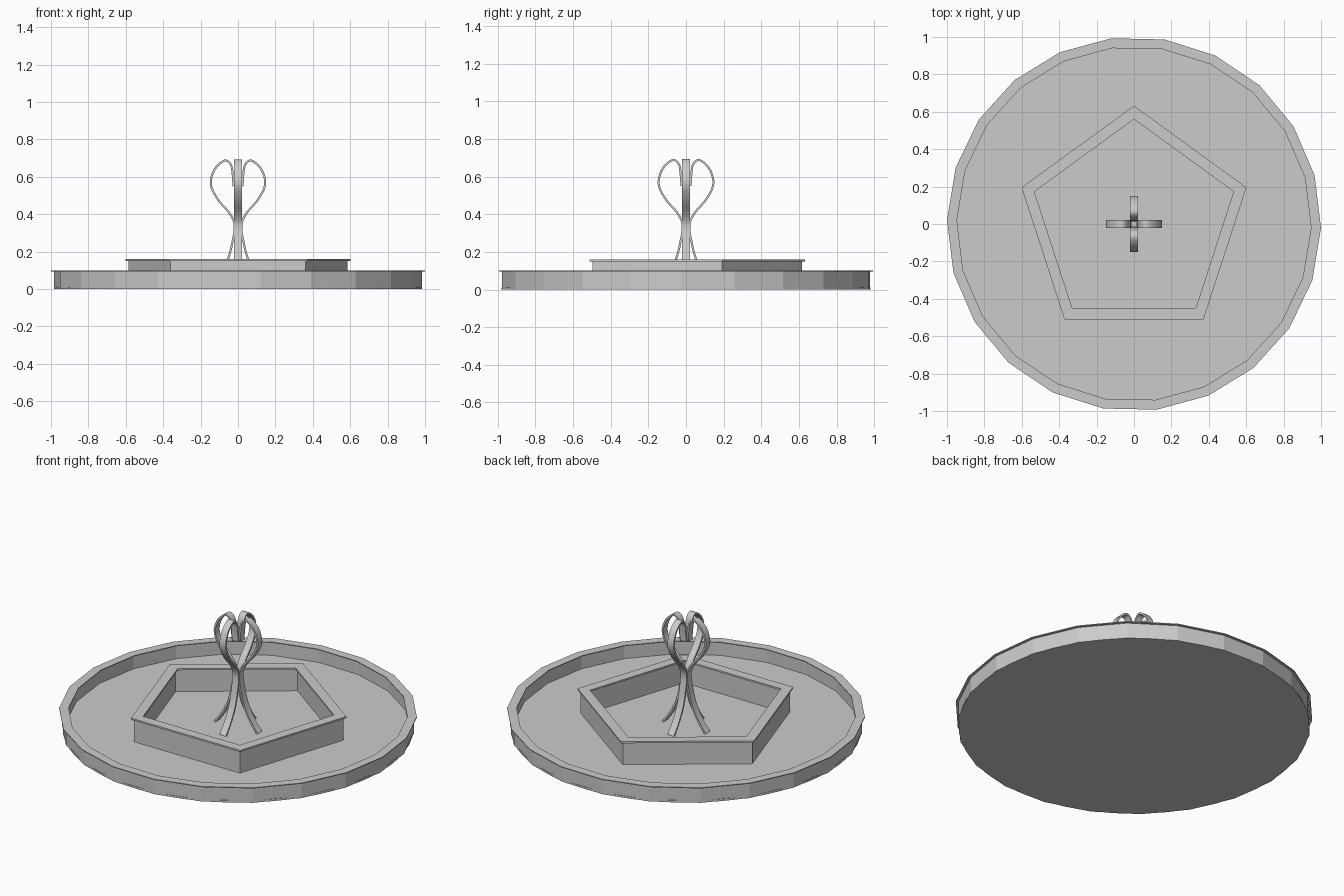
import bpy, bmesh
from math import sin, cos, pi, radians
from mathutils import Vector

if "Cube" in bpy.data.objects:
    bpy.data.objects.remove(bpy.data.objects["Cube"])


def make_object(name, bm, smooth=False):
    bmesh.ops.recalc_face_normals(bm, faces=bm.faces)
    me = bpy.data.meshes.new(name)
    bm.to_mesh(me)
    bm.free()
    ob = bpy.data.objects.new(name, me)
    bpy.context.collection.objects.link(ob)
    if smooth:
        bpy.context.view_layer.objects.active = ob
        ob.select_set(True)
        bpy.ops.object.shade_smooth_by_angle(angle=radians(35))
        ob.select_set(False)
    return ob


def ring(name, n, start, r_in, r_out, z0, z1):
    """Closed polygonal ring with a rectangular cross-section."""
    bm = bmesh.new()
    section = [(r_in, z0), (r_out, z0), (r_out, z1), (r_in, z1)]
    loops = []
    for i in range(n):
        a = start + 2 * pi * i / n
        loops.append([bm.verts.new((r * cos(a), r * sin(a), z)) for r, z in section])
    for i in range(n):
        p, q = loops[i], loops[(i + 1) % n]
        for k in range(4):
            m = (k + 1) % 4
            bm.faces.new((p[k], q[k], q[m], p[m]))
    return make_object(name, bm)


def catmull(points, steps):
    """Smooth curve through the profile points."""
    p = [Vector(v) for v in points]
    p = [2 * p[0] - p[1]] + p + [2 * p[-1] - p[-2]]
    out = []
    for i in range(1, len(p) - 2):
        a, b, c, d = p[i - 1:i + 3]
        for s in range(steps):
            t = s / steps
            out.append(0.5 * (2 * b + (c - a) * t + (2 * a - 5 * b + 4 * c - d) * t * t
                              + (3 * b - a - 3 * c + d) * t ** 3))
    out.append(p[-2])
    return out


def ribbon(name, path, angle, width, thick):
    """Flat strip following an (r, z) path, turned around the z axis."""
    bm = bmesh.new()
    d = Vector((cos(angle), sin(angle), 0))
    side = Vector((-sin(angle), cos(angle), 0)) * width / 2
    loops = []
    for i, pt in enumerate(path):
        t = (path[min(i + 1, len(path) - 1)] - path[max(i - 1, 0)]).normalized()
        nrm = Vector((t.y, -t.x)) * thick / 2
        corners = []
        for s, w in ((1, 1), (1, -1), (-1, -1), (-1, 1)):
            q = pt + nrm * s
            corners.append(bm.verts.new(d * q.x + Vector((0, 0, q.y)) + side * w))
        loops.append(corners)
    for p, q in zip(loops, loops[1:]):
        for k in range(4):
            m = (k + 1) % 4
            bm.faces.new((p[k], p[m], q[m], q[k]))
    bm.faces.new(loops[0])
    bm.faces.new(loops[-1])
    return make_object(name, bm, smooth=True)


# round basin floor
bm = bmesh.new()
bmesh.ops.create_cone(bm, cap_ends=True, segments=64, radius1=0.979, radius2=0.979, depth=0.012)
bmesh.ops.translate(bm, verts=bm.verts, vec=(0, 0, 0.006))
make_object("basin_floor", bm)

# outer wall with a thin coping on top
turn = radians(-1.2)
ring("outer_wall", 22, turn, 0.96, 0.985, 0.0, 0.095)
ring("outer_coping", 22, turn, 0.947, 1.0, 0.095, 0.10)

# five-sided inner wall with coping
ring("inner_wall", 5, pi / 2, 0.578, 0.615, 0.005, 0.15)
ring("inner_coping", 5, pi / 2, 0.56, 0.632, 0.15, 0.16)

# four curled strips forming the centrepiece
profile = [(0.145, 0.012), (0.095, 0.08), (0.054, 0.16), (0.03, 0.25), (0.018, 0.34),
           (0.045, 0.405), (0.108, 0.48), (0.145, 0.56), (0.125, 0.64), (0.072, 0.687),
           (0.038, 0.665), (0.028, 0.61), (0.024, 0.55)]
path = catmull(profile, 5)
for i in range(4):
    ribbon(f"curled_strip_{i + 1}", path, i * pi / 2, 0.042, 0.011)
